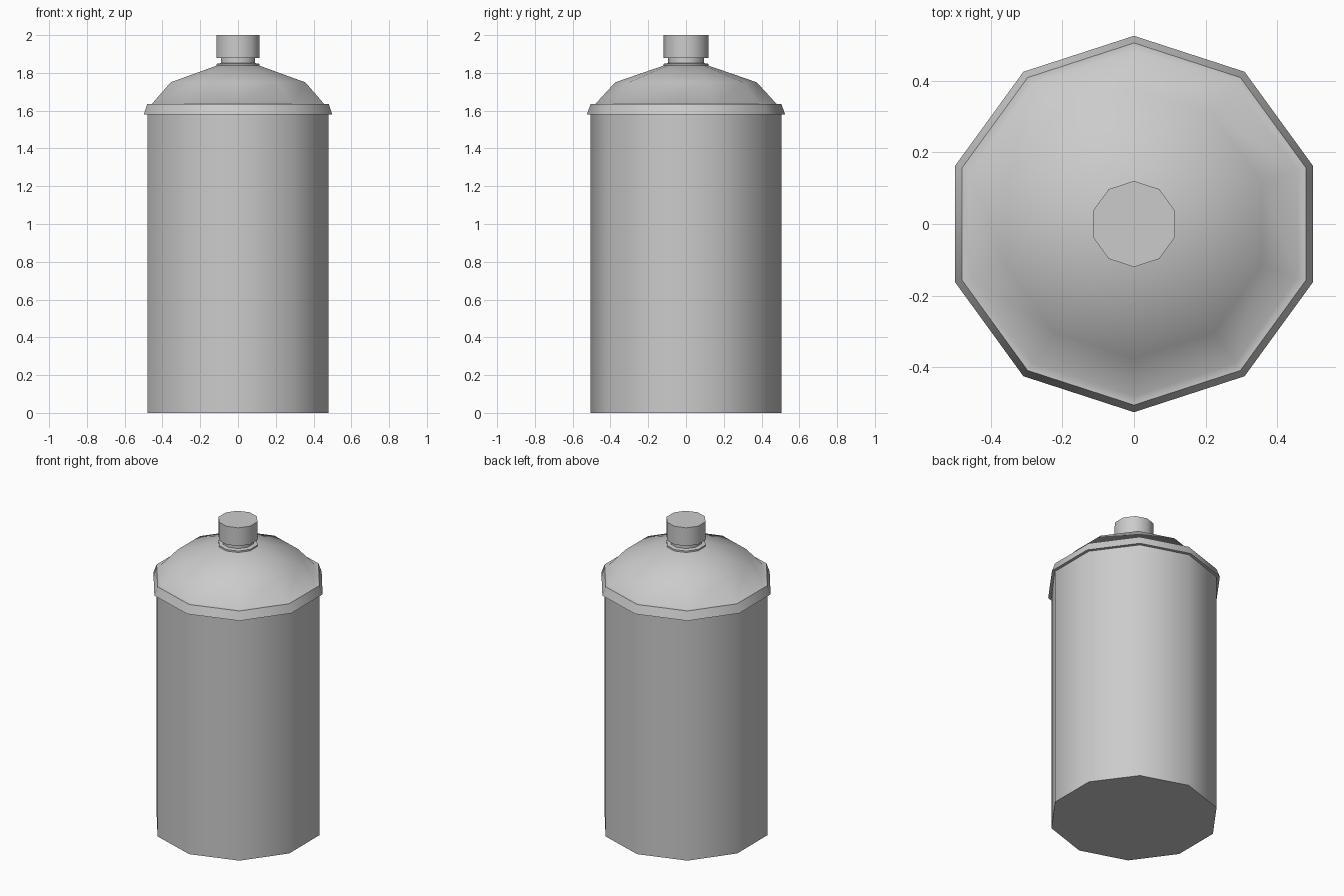
import bpy, bmesh, math

if "Cube" in bpy.data.objects:
    bpy.data.objects.remove(bpy.data.objects["Cube"])

SIDES = 10


def lathe(name, profile, angle=50):
    """Revolve (radius, z) points into a capped ten-sided solid, points at +-y."""
    bm = bmesh.new()
    rings = []
    for r, z in profile:
        ring = []
        for i in range(SIDES):
            a = math.pi / 2 + 2 * math.pi * i / SIDES
            ring.append(bm.verts.new((r * math.cos(a), r * math.sin(a), z)))
        rings.append(ring)
    for lo, hi in zip(rings, rings[1:]):
        for i in range(SIDES):
            j = (i + 1) % SIDES
            bm.faces.new((lo[i], lo[j], hi[j], hi[i]))
    bm.faces.new(rings[0][::-1])
    bm.faces.new(rings[-1])
    mesh = bpy.data.meshes.new(name)
    bm.to_mesh(mesh)
    bm.free()
    obj = bpy.data.objects.new(name, mesh)
    bpy.context.collection.objects.link(obj)
    bpy.ops.object.select_all(action='DESELECT')
    obj.select_set(True)
    bpy.context.view_layer.objects.active = obj
    bpy.ops.object.shade_smooth_by_angle(angle=math.radians(angle))
    return obj


# Main tank wall, flared rim and domed shoulder in one shell
lathe("bottle_body", [
    (0.505, 0.0), (0.505, 1.58),      # wall
    (0.525, 1.58), (0.505, 1.635),    # rim
    (0.48, 1.635), (0.375, 1.75), (0.12, 1.838),   # shoulder
])

# Collar and narrow neck
lathe("neck", [
    (0.12, 1.838), (0.12, 1.848), (0.095, 1.852), (0.095, 1.88),
])

# Screw cap
lathe("cap", [(0.12, 1.88), (0.12, 2.0)])
